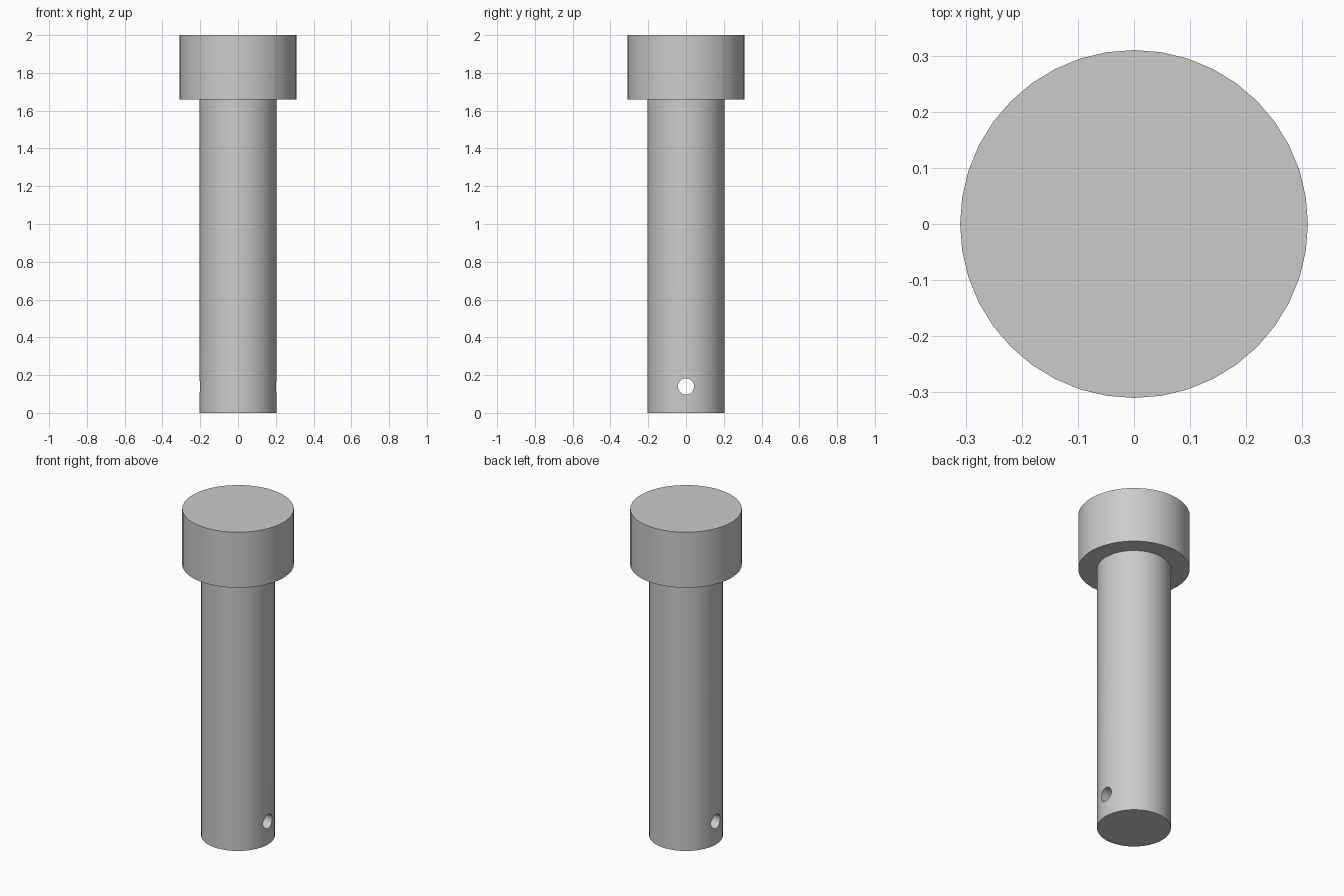
import bpy, bmesh, math
from mathutils import Matrix

SIDES = 40
HEAD_R, SHANK_R, HOLE_R = 0.31, 0.205, 0.043
HEAD_Z, TOP_Z, HOLE_Z = 1.66, 2.0, 0.14

cube = bpy.data.objects.get("Cube")
if cube:
    bpy.data.objects.remove(cube, do_unlink=True)

steel = bpy.data.materials.new("grey_steel")
steel.use_nodes = True
colour = (0.6, 0.6, 0.6, 1)
steel.diffuse_color = colour
steel.node_tree.nodes["Principled BSDF"].inputs["Base Color"].default_value = colour


def add_object(name, bm):
    bmesh.ops.recalc_face_normals(bm, faces=bm.faces)
    mesh = bpy.data.meshes.new(name)
    bm.to_mesh(mesh)
    bm.free()
    mesh.materials.append(steel)
    obj = bpy.data.objects.new(name, mesh)
    bpy.context.collection.objects.link(obj)
    return obj


# Pin body: stacked rings bridged into one closed stepped cylinder
bm = bmesh.new()
rings = []
for radius, z in [(SHANK_R, 0), (SHANK_R, HEAD_Z), (HEAD_R, HEAD_Z), (HEAD_R, TOP_Z)]:
    ring = bmesh.ops.create_circle(bm, segments=SIDES, radius=radius,
                                   matrix=Matrix.Translation((0, 0, z)))["verts"]
    rings.append(ring)
for low, high in zip(rings, rings[1:]):
    for i in range(SIDES):
        j = (i + 1) % SIDES
        bm.faces.new((low[i], low[j], high[j], high[i]))
bm.faces.new(rings[0])
bm.faces.new(rings[-1])
pin = add_object("headed_pin", bm)

# Cross hole drilled from side to side near the tip
bm = bmesh.new()
bmesh.ops.create_cone(bm, cap_ends=True, segments=32, radius1=HOLE_R, radius2=HOLE_R, depth=1,
                      matrix=Matrix.Translation((0, 0, HOLE_Z)) @ Matrix.Rotation(math.pi / 2, 4, "Y"))
cutter = add_object("cross_hole_cutter", bm)
cutter.hide_render = True

bpy.ops.object.select_all(action="DESELECT")
bpy.context.view_layer.objects.active = pin
pin.select_set(True)
drill = pin.modifiers.new("cross_hole", "BOOLEAN")
drill.operation = "DIFFERENCE"
drill.solver = "EXACT"
drill.object = cutter
bpy.ops.object.modifier_apply(modifier=drill.name)
bpy.data.objects.remove(cutter, do_unlink=True)

# Smooth round walls with crisp rims
bpy.ops.object.shade_smooth_by_angle(angle=math.radians(30))
